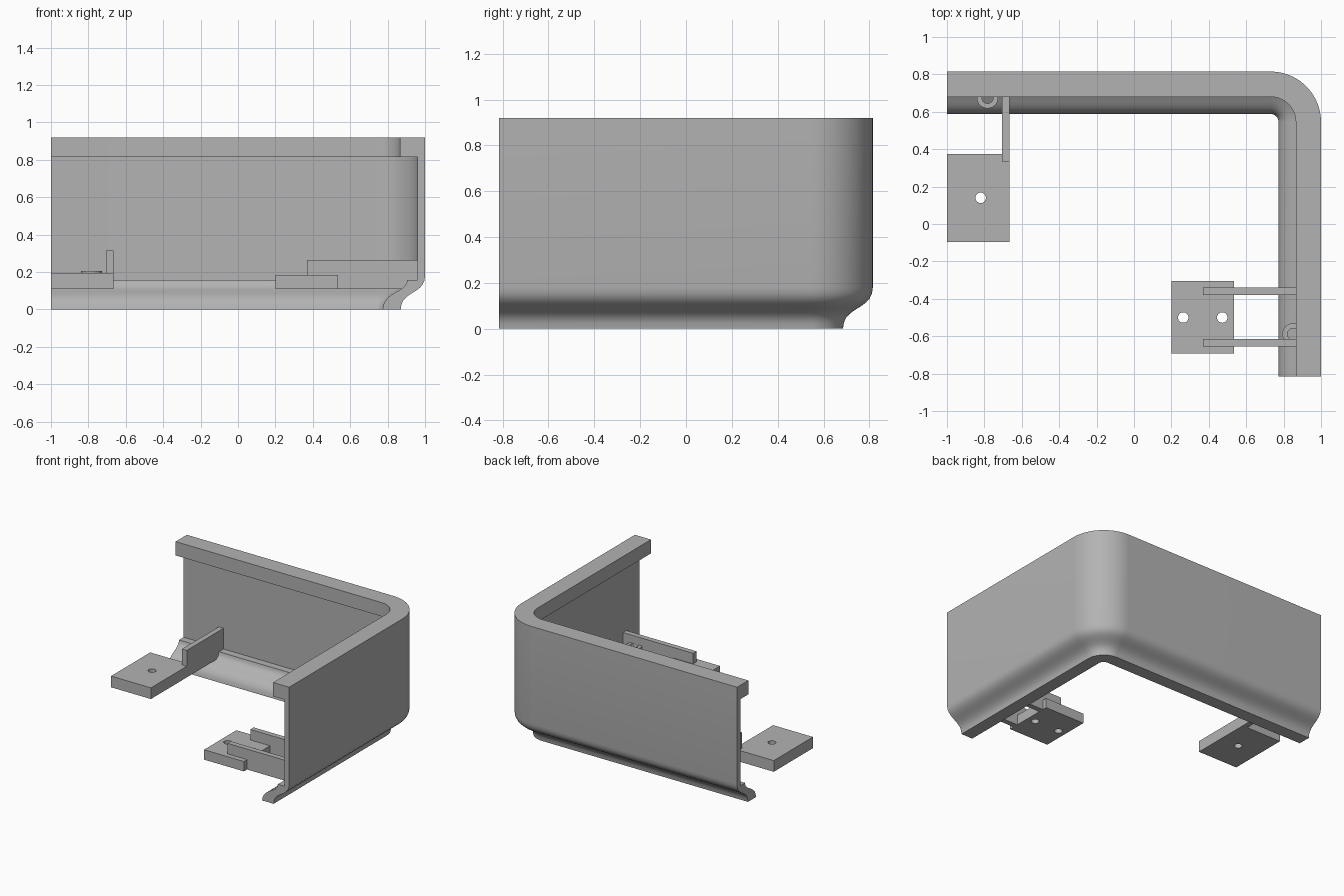
import bpy, bmesh, math
from mathutils import Vector

if "Cube" in bpy.data.objects:
    bpy.data.objects.remove(bpy.data.objects["Cube"])

# Single grey material
GREY = (0.45, 0.45, 0.45, 1)
mat = bpy.data.materials.new("plain_grey")
mat.use_nodes = True
mat.diffuse_color = GREY
mat.node_tree.nodes["Principled BSDF"].inputs["Base Color"].default_value = GREY

X, Y = 1.0, 0.815      # outer faces of the side and back walls
WALL = 0.04            # wall thickness
RADIUS = 0.27          # outer corner radius


def finish(obj):
    obj.data.materials.clear()
    obj.data.materials.append(mat)
    bpy.ops.object.select_all(action='DESELECT')
    obj.select_set(True)
    bpy.context.view_layer.objects.active = obj
    bpy.ops.object.shade_smooth_by_angle(angle=math.radians(30))


def bezier(a, b, c, d, steps=10):
    a, b, c, d = map(Vector, (a, b, c, d))
    return [a * (1 - t)**3 + b * 3 * t * (1 - t)**2 + c * 3 * t * t * (1 - t) + d * t**3
            for t in (i / steps for i in range(steps + 1))]


def circle(x, y, r, n=32):
    return [(x + r * math.cos(2 * math.pi * i / n),
             y + r * math.sin(2 * math.pi * i / n)) for i in range(n)]


def rect(x0, x1, y0, y1):
    return [(x0, y0), (x1, y0), (x1, y1), (x0, y1)]


def slab(name, outlines, z0, z1):
    """Flat plate: the first outline is the edge, the others are holes."""
    cu = bpy.data.curves.new(name, 'CURVE')
    cu.dimensions, cu.fill_mode = '2D', 'BOTH'
    cu.extrude = (z1 - z0) / 2
    for pts in outlines:
        sp = cu.splines.new('POLY')
        sp.points.add(len(pts) - 1)
        for p, (x, y) in zip(sp.points, pts):
            p.co = (x, y, 0, 1)
        sp.use_cyclic_u = True
    tmp = bpy.data.objects.new(name + "_outline", cu)
    bpy.context.collection.objects.link(tmp)
    bpy.context.view_layer.update()
    dg = bpy.context.evaluated_depsgraph_get()
    mesh = bpy.data.meshes.new_from_object(tmp.evaluated_get(dg))
    bpy.data.objects.remove(tmp)
    bm = bmesh.new()
    bm.from_mesh(mesh)
    bmesh.ops.remove_doubles(bm, verts=bm.verts, dist=1e-5)
    bmesh.ops.translate(bm, verts=bm.verts, vec=(0, 0, (z0 + z1) / 2))
    bmesh.ops.recalc_face_normals(bm, faces=bm.faces)
    bm.to_mesh(mesh)
    bm.free()
    obj = bpy.data.objects.new(name, mesh)
    bpy.context.collection.objects.link(obj)
    finish(obj)


# Corner shell: wall section (inset, height) swept round the L-shaped path
section = [Vector(p) for p in ((WALL, 0.815), (0.135, 0.815), (0.135, 0.92), (0, 0.92))]
section += bezier((0, 0.18), (0, 0.08), (0.13, 0.1), (0.13, 0))
section += bezier((0.227, 0), (0.22, 0.1), (0.095, 0.09), (0.095, 0.158))
section += [Vector((WALL, 0.158))]

path = [((-X, Y), math.pi / 2)]
STEPS = 20
for i in range(STEPS + 1):
    a = math.pi / 2 * (1 - i / STEPS)
    path.append(((X - RADIUS + RADIUS * math.cos(a), Y - RADIUS + RADIUS * math.sin(a)), a))
path.append(((X, -Y), 0))

bm = bmesh.new()
rings = [[bm.verts.new((x - d * math.cos(a), y - d * math.sin(a), z)) for d, z in section]
         for (x, y), a in path]
n = len(section)
for r, s in zip(rings, rings[1:]):
    for i in range(n):
        j = (i + 1) % n
        bm.faces.new((r[i], r[j], s[j], s[i]))
bm.faces.new(rings[0])
bm.faces.new(rings[-1])
bmesh.ops.recalc_face_normals(bm, faces=bm.faces)
mesh = bpy.data.meshes.new("corner_shell")
bm.to_mesh(mesh)
bm.free()
shell = bpy.data.objects.new("corner_shell", mesh)
bpy.context.collection.objects.link(shell)
finish(shell)

# Mounting plates with screw holes
BASE, HOLE = 0.11, 0.028
slab("back_mounting_plate", [rect(-1, -0.665, -0.095, 0.375), circle(-0.82, 0.14, HOLE)],
     BASE, 0.195)
slab("side_mounting_plate", [rect(0.2, 0.535, -0.693, -0.305),
                             circle(0.263, -0.5, HOLE), circle(0.472, -0.5, HOLE)],
     BASE, 0.185)

# Arms joining the plates to the walls
slab("back_arm", [rect(-0.705, -0.665, 0.335, Y - WALL)], BASE, 0.315)
for name, y in (("side_arm_rear", -0.36), ("side_arm_front", -0.635)):
    slab(name, [rect(0.37, X - WALL, y - 0.02, y + 0.02)], BASE, 0.265)

# Hollow screw bosses on the ledge
for name, x, y in (("back_boss", -0.783, 0.675), ("side_boss", 0.85, -0.588)):
    slab(name, [circle(x, y, 0.057), circle(x, y, 0.03)], BASE, 0.205)
